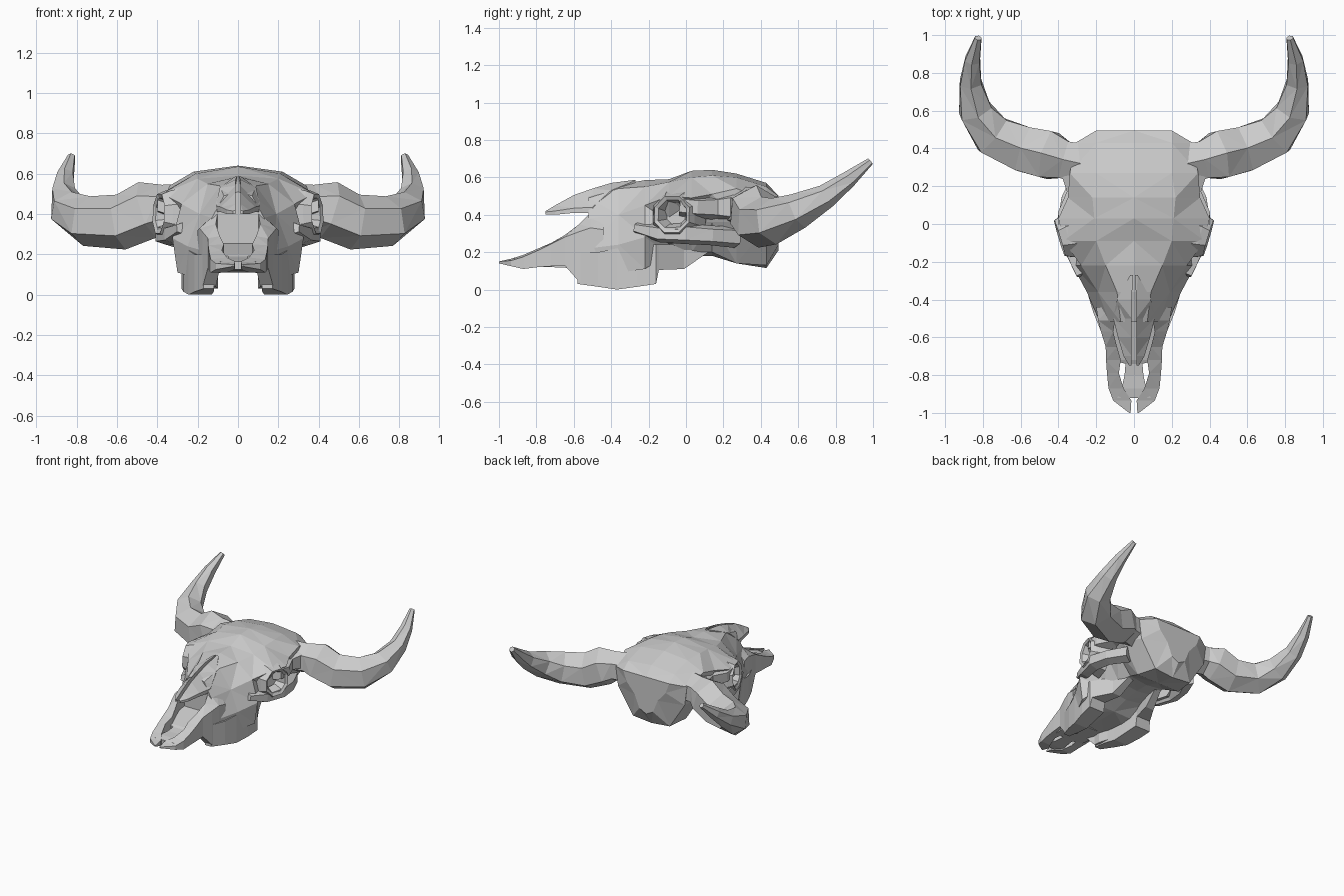
import bpy, bmesh, math
from mathutils import Vector


def loft(name, rings, mirror=True):
    """Skin closed rings of equal length, cap both ends, mirror in x."""
    bm = bmesh.new()
    vs = [[bm.verts.new(p) for p in r] for r in rings]
    n = len(rings[0])
    for a, b in zip(vs, vs[1:]):
        for i in range(n):
            j = (i + 1) % n
            bm.faces.new((a[i], a[j], b[j], b[i]))
    bm.faces.new(vs[0])
    bm.faces.new(vs[-1])
    bmesh.ops.remove_doubles(bm, verts=bm.verts, dist=0.0005)
    bmesh.ops.triangulate(bm, faces=[f for f in bm.faces if len(f.verts) == 4],
                          quad_method='SHORT_EDGE')
    bmesh.ops.recalc_face_normals(bm, faces=bm.faces)
    me = bpy.data.meshes.new(name)
    bm.to_mesh(me)
    bm.free()
    ob = bpy.data.objects.new(name, me)
    bpy.context.collection.objects.link(ob)
    if mirror:
        ob.modifiers.new("mirror", 'MIRROR').use_mirror_merge = False
    return ob


def bar(name, stations, mirror=True):
    """Four-cornered bar along y: y, x in, x out, top in, top out, bottom."""
    loft(name, [[(xi, y, zi), (xo, y, zo), (xo, y, zb), (xi, y, zb)]
                for y, xi, xo, zi, zo, zb in stations], mirror)


def tube(name, path, sides):
    """Tapered tube along points x, y, z, radius."""
    pts = [Vector(p[:3]) for p in path]
    rings = []
    for k, p in enumerate(pts):
        t = (pts[min(k + 1, len(pts) - 1)] - pts[max(k - 1, 0)]).normalized()
        s = t.cross(Vector((0, 0, 1))).normalized()
        u = s.cross(t)
        ang = [2 * math.pi * (i + 0.5) / sides for i in range(sides)]
        rings.append([p + path[k][3] * (s * math.cos(a) + u * math.sin(a)) for a in ang])
    loft(name, rings)


# cranium and face: y, top z, brow xz, side xz, cheek xz, lower edge xz, floor z
skull = [
    (-0.52, .51, .07, .49, .13, .38, .18, .22, .165, .10, .12),
    (-0.36, .56, .09, .54, .19, .40, .25, .24, .235, .09, .12),
    (-0.22, .585, .15, .55, .28, .45, .325, .28, .30, .11, .12),
    (-0.09, .59, .20, .575, .375, .50, .29, .36, .20, .19, .16),
    (0.03, .635, .21, .60, .40, .49, .28, .37, .17, .20, .18),
    (0.14, .64, .22, .61, .35, .51, .28, .36, .15, .20, .18),
    (0.27, .62, .20, .60, .34, .54, .33, .36, .19, .14, .14),
    (0.43, .57, .20, .55, .31, .48, .29, .33, .16, .13, .115),
    (0.495, .50, .20, .50, .17, .42, .10, .34, .06, .24, .21),
]
rings = []
for y, zt, *pairs, zf in skull:
    half = [(pairs[i], y, pairs[i + 1]) for i in range(0, 8, 2)]
    rings.append([(0, y, zt)] + half + [(0, y, zf)]
                 + [(-x, y, z) for x, y, z in reversed(half)])
loft("skull", rings, False)

# nasal bones with the slit between them
bar("nasal_bone", [
    (-.75, .012, .025, .42, .415, .40), (-.70, .012, .055, .45, .42, .40),
    (-.60, .012, .085, .505, .435, .41), (-.50, .012, .11, .54, .44, .41),
    (-.40, .012, .09, .57, .53, .45), (-.27, .005, .02, .587, .583, .54)])

# upper jaw side bars, reaching forward to the muzzle tip
bar("premaxilla", [
    (-1.0, .018, .026, .15, .15, .14), (-.935, .014, .11, .165, .155, .125),
    (-.87, .055, .135, .185, .175, .11), (-.79, .08, .143, .22, .21, .12),
    (-.72, .07, .148, .25, .245, .125), (-.65, .09, .15, .29, .28, .13),
    (-.57, .11, .175, .35, .31, .04), (-.51, .10, .19, .41, .33, .03),
    (-.44, .12, .20, .40, .32, .03)])

# floor of the nasal opening
bar("nasal_floor", [
    (-.92, -.09, .09, .165, .165, .125), (-.87, -.065, .065, .175, .175, .12),
    (-.80, -.05, .05, .18, .18, .12), (-.74, -.045, .045, .19, .19, .12),
    (-.72, -.12, .12, .20, .20, .12), (-.50, -.14, .14, .26, .26, .11)], False)

# tooth rows and the plates behind them
bar("tooth_row", [
    (-.58, .12, .17, .2, .2, .03), (-.47, .12, .215, .2, .2, .015),
    (-.37, .13, .245, .2, .22, 0), (-.26, .14, .27, .2, .24, .015),
    (-.16, .15, .28, .2, .24, .03), (-.145, .15, .27, .2, .24, .105),
    (-.01, .12, .19, .24, .24, .11), (.12, .10, .15, .28, .28, .20)])

# eye sockets: flared rims with a sunken bowl
axis = Vector((1, -.3, .05)).normalized()
fwd = axis.cross(Vector((0, 0, 1))).normalized()
up = fwd.cross(axis)
loft("eye_socket", [
    [Vector((.375, -.07, .40)) + axis * d + fwd * r * math.cos(a) + up * r * math.sin(a)
     for a in [math.pi * (i + .5) / 4 for i in range(8)]]
    for d, r in ((-.12, .16), (-.02, .125), (.02, .105), (.01, .085), (-.06, .055))])

# cheek arches under the sockets
tube("cheek_arch", [
    (.28, -.27, .33, .03), (.325, -.14, .30, .05), (.36, 0, .30, .06),
    (.34, .13, .29, .055), (.27, .27, .28, .06)], 5)

# brow bars joining each socket to the horn base
tube("brow_bar", [
    (.35, -.03, .45, .06), (.355, .05, .44, .06), (.30, .16, .44, .07),
    (.31, .26, .44, .09)], 5)

# horns
tube("horn", [
    (.28, .32, .43, .12), (.37, .34, .43, .115), (.45, .365, .42, .145),
    (.58, .395, .36, .138), (.75, .47, .365, .125), (.84, .60, .42, .098),
    (.865, .75, .50, .065), (.855, .87, .59, .045), (.825, .985, .685, .02)], 6)
